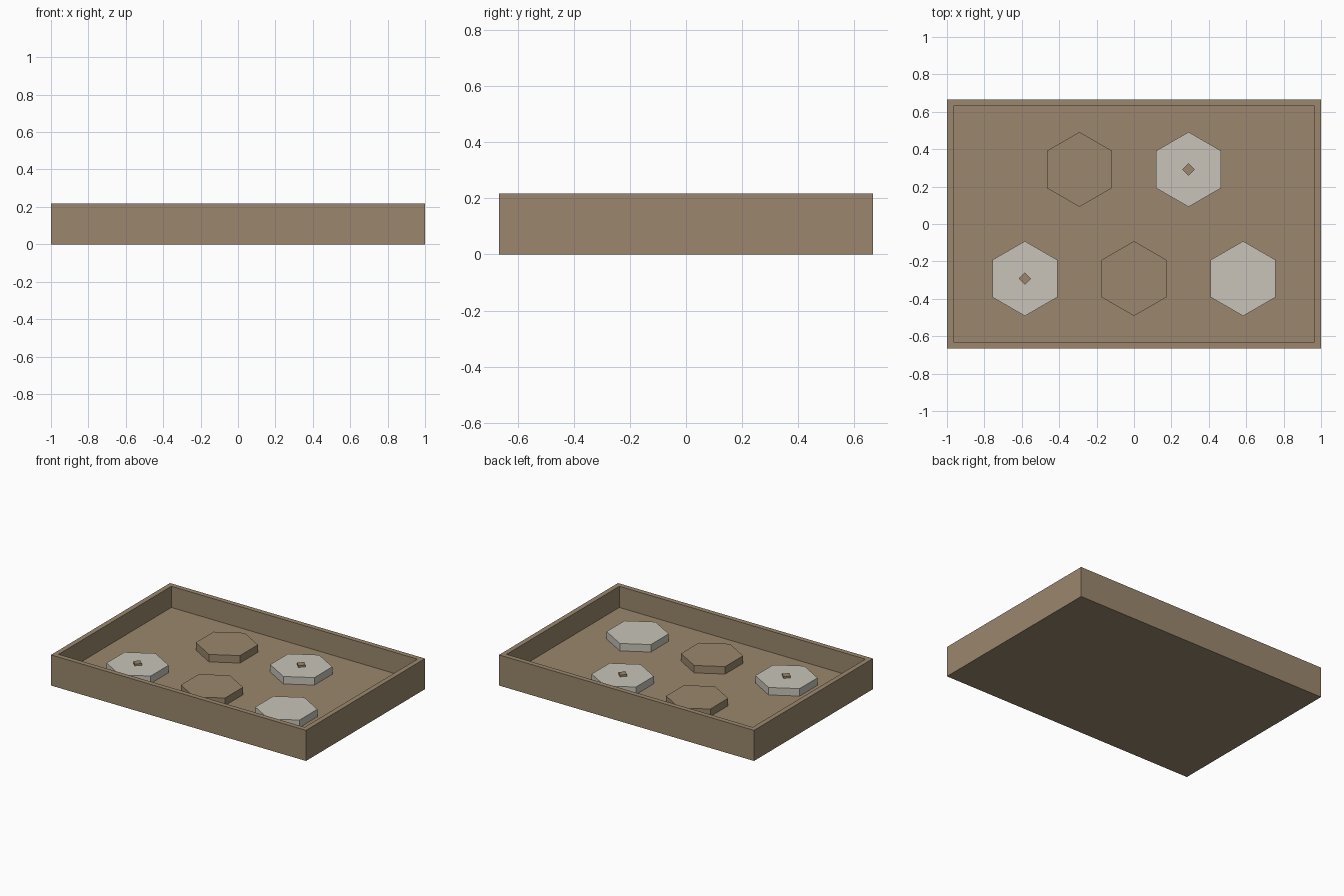
import bpy, bmesh
from math import radians
from mathutils import Matrix, Vector

cube = bpy.data.objects.get("Cube")
if cube:
    bpy.data.objects.remove(cube, do_unlink=True)


def material(name, rgb):
    mat = bpy.data.materials.new(name)
    mat.use_nodes = True
    mat.diffuse_color = (*rgb, 1)
    mat.node_tree.nodes["Principled BSDF"].inputs["Base Color"].default_value = (*rgb, 1)
    return mat


def add_object(name, bm, mat):
    mesh = bpy.data.meshes.new(name)
    bm.to_mesh(mesh)
    bm.free()
    mesh.materials.append(mat)
    obj = bpy.data.objects.new(name, mesh)
    bpy.context.collection.objects.link(obj)
    return obj


def prism(name, sides, radius, x, y, bottom, top, turn, mat):
    bm = bmesh.new()
    place = Matrix.Translation((x, y, (bottom + top) / 2)) @ Matrix.Rotation(radians(turn), 4, "Z")
    bmesh.ops.create_cone(bm, cap_ends=True, segments=sides, radius1=radius,
                          radius2=radius, depth=top - bottom, matrix=place)
    return add_object(name, bm, mat)


tan = material("tan", (0.328, 0.242, 0.153))
pale_grey = material("pale grey", (0.578, 0.552, 0.479))

WIDTH, DEPTH, HEIGHT = 2.0, 1.333, 0.217
WALL, FLOOR, TILE_TOP, PEG_TOP = 0.05, 0.067, 0.12, 0.133
STEP = 0.2917

# Tray: a box with its top inset and sunk to the floor
bm = bmesh.new()
size = Matrix.Diagonal((WIDTH, DEPTH, HEIGHT, 1))
bmesh.ops.create_cube(bm, size=1, matrix=Matrix.Translation((0, 0, HEIGHT / 2)) @ size)
top = max(bm.faces, key=lambda f: f.calc_center_median().z)
bmesh.ops.inset_region(bm, faces=[top], thickness=WALL)
sunk = bmesh.ops.extrude_face_region(bm, geom=[top])["geom"]
bmesh.ops.translate(bm, vec=Vector((0, 0, FLOOR - HEIGHT)),
                    verts=[v for v in sunk if isinstance(v, bmesh.types.BMVert)])
if top.is_valid:
    bmesh.ops.delete(bm, geom=[top], context="FACES_ONLY")
bmesh.ops.recalc_face_normals(bm, faces=bm.faces)
add_object("tray", bm, tan)

# Hexagonal tiles in two staggered rows, some with a small square peg
tiles = [
    ("back_right", -STEP, STEP, tan, False),
    ("back_left", STEP, STEP, pale_grey, True),
    ("front_right", -2 * STEP, -STEP, pale_grey, True),
    ("front_middle", 0, -STEP, tan, False),
    ("front_left", 2 * STEP, -STEP, pale_grey, False),
]
for place, x, y, mat, has_peg in tiles:
    prism(place + "_tile", 6, 0.2, x, y, FLOOR, TILE_TOP, 0, mat)
    if has_peg:
        prism(place + "_peg", 4, 0.033, x, y, TILE_TOP, PEG_TOP, 0, tan)
